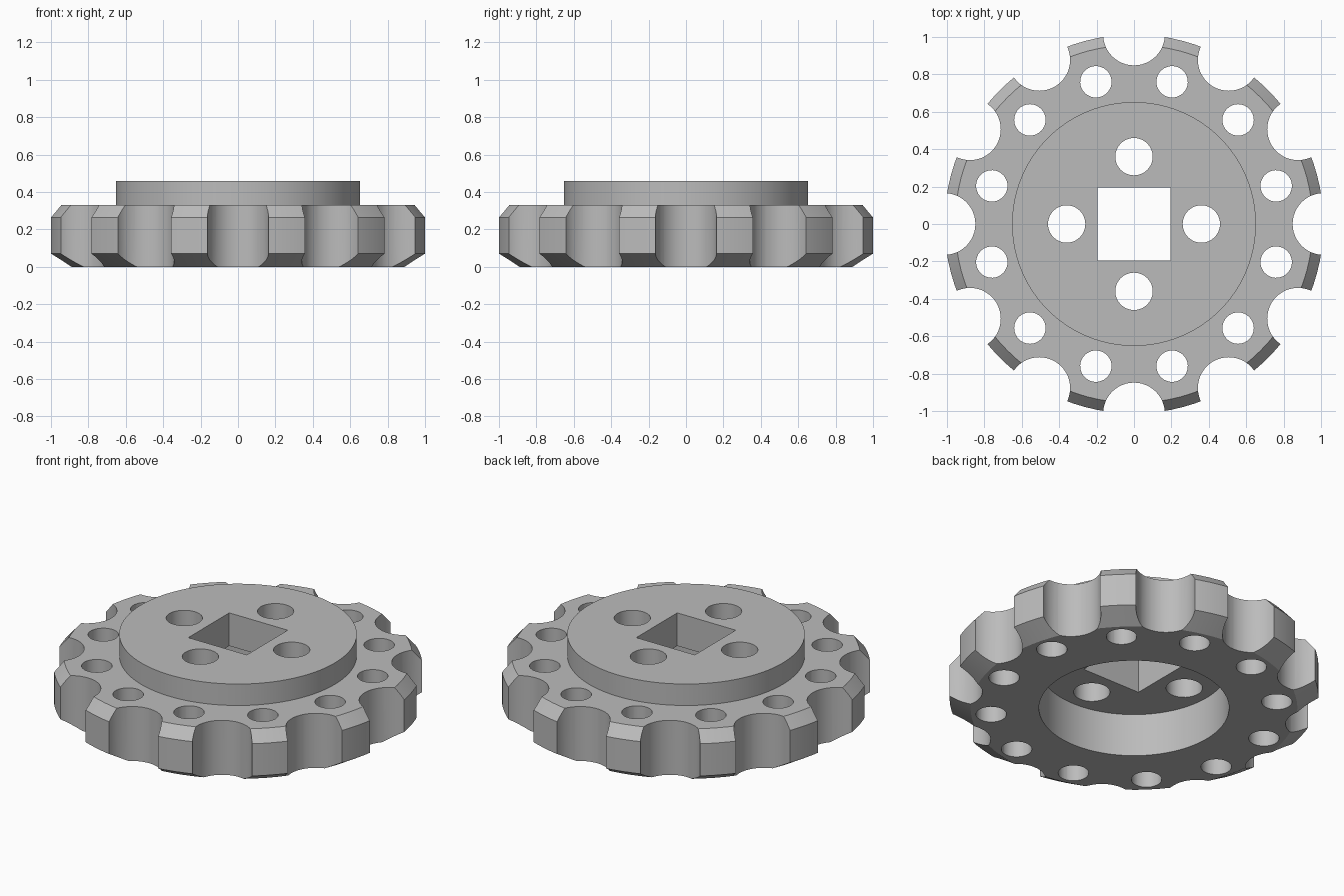
import bpy, bmesh
from math import pi, sin, cos
from mathutils import Matrix, Vector

default = bpy.data.objects.get("Cube")
if default:
    bpy.data.objects.remove(default, do_unlink=True)

TEETH = 12
grey = bpy.data.materials.new("metal grey")
grey.use_nodes = True
grey.diffuse_color = (0.5, 0.5, 0.5, 1)
grey.node_tree.nodes["Principled BSDF"].inputs["Base Color"].default_value = grey.diffuse_color


def make_object(name, bm):
    bmesh.ops.recalc_face_normals(bm, faces=bm.faces[:])
    mesh = bpy.data.meshes.new(name)
    bm.to_mesh(mesh)
    bm.free()
    mesh.materials.append(grey)
    obj = bpy.data.objects.new(name, mesh)
    bpy.context.collection.objects.link(obj)
    return obj


def lathe(name, profile, steps):
    """Revolve an (r, z) outline that starts and ends on the axis."""
    bm = bmesh.new()
    rings = [[bm.verts.new((r * cos(2 * pi * i / steps), r * sin(2 * pi * i / steps), z))
              for i in range(steps)] for r, z in profile]
    for low, high in zip(rings, rings[1:]):
        for i in range(steps):
            j = (i + 1) % steps
            bm.faces.new((low[i], low[j], high[j], high[i]))
    bm.faces.new(rings[0])
    bm.faces.new(rings[-1])
    return make_object(name, bm)


def add_bores(bm, count, distance, radius, start, sides):
    """Ring of upright cylinders used for cutting."""
    for i in range(count):
        a = start + 2 * pi * i / count
        place = Matrix.Translation((distance * cos(a), distance * sin(a), 0.23)) @ Matrix.Rotation(a, 4, "Z")
        bmesh.ops.create_cone(bm, cap_ends=True, segments=sides, radius1=radius,
                              radius2=radius, depth=1, matrix=place)


# Chamfered wheel with raised hub above and round recess below
wheel = lathe("toothed_wheel", [
    (0.522, 0.26), (0.522, 0), (0.897, 0), (1.013, 0.07), (1.013, 0.265),
    (0.957, 0.33), (0.652, 0.33), (0.652, 0.46)], 96)

# Rim notches, rim holes, hub holes and square centre hole
bm = bmesh.new()
add_bores(bm, TEETH, 1.013, 0.165, 0, 48)
add_bores(bm, TEETH, 0.787, 0.084, pi / TEETH, 32)
add_bores(bm, 4, 0.36, 0.1, 0, 32)
bmesh.ops.create_cube(bm, size=1, matrix=Matrix.Translation((0, 0, 0.23))
                      @ Matrix.Diagonal(Vector((0.392, 0.392, 1, 1))))
cutter = make_object("hole_cutter", bm)
cutter.hide_render = True

cut = wheel.modifiers.new("cut holes", "BOOLEAN")
cut.operation = "DIFFERENCE"
cut.solver = "EXACT"
cut.object = cutter

bpy.ops.object.select_all(action="DESELECT")
wheel.select_set(True)
bpy.context.view_layer.objects.active = wheel
bpy.ops.object.modifier_apply(modifier=cut.name)
bpy.data.objects.remove(cutter, do_unlink=True)
bpy.ops.object.shade_smooth_by_angle(angle=pi / 7)
